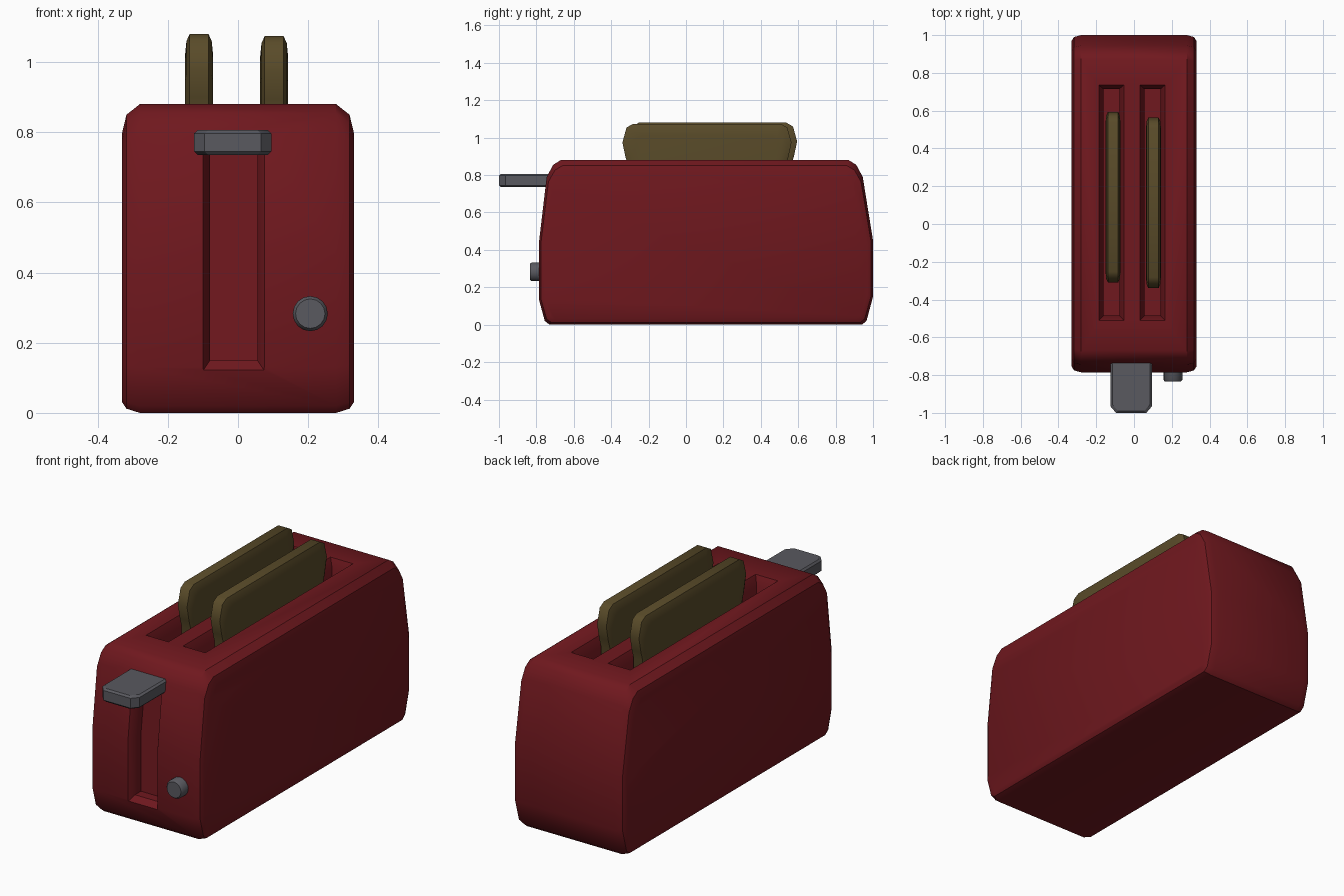
import bpy, bmesh, math

if "Cube" in bpy.data.objects:
    bpy.data.objects.remove(bpy.data.objects["Cube"])


def material(name, rgb):
    m = bpy.data.materials.new(name)
    m.diffuse_color = (*rgb, 1)
    m.use_nodes = True
    m.node_tree.nodes["Principled BSDF"].inputs["Base Color"].default_value = m.diffuse_color
    return m


RED = material("red_enamel", (0.16, 0.009, 0.013))
GREY = material("grey_metal", (0.1, 0.1, 0.115))
BROWN = material("toast_brown", (0.1, 0.07, 0.022))


def finish(bm, name, mat):
    bmesh.ops.recalc_face_normals(bm, faces=bm.faces[:])
    mesh = bpy.data.meshes.new(name)
    bm.to_mesh(mesh)
    bm.free()
    ob = bpy.data.objects.new(name, mesh)
    bpy.context.collection.objects.link(ob)
    mesh.materials.append(mat)
    return ob


def loft(name, rings, mat):
    """Skin a list of equal-length point rings and cap both ends."""
    bm = bmesh.new()
    vr = [[bm.verts.new(p) for p in r] for r in rings]
    n = len(vr[0])
    for a, b in zip(vr, vr[1:]):
        for i in range(n):
            bm.faces.new((a[i], a[(i + 1) % n], b[(i + 1) % n], b[i]))
    bm.faces.new(vr[0])
    bm.faces.new(vr[-1])
    return finish(bm, name, mat)


def smooth(ob, angle=35):
    bpy.ops.object.select_all(action='DESELECT')
    ob.select_set(True)
    bpy.context.view_layer.objects.active = ob
    bpy.ops.object.shade_smooth_by_angle(angle=math.radians(angle))


def fit(v, lo, hi, inset_lo, inset_hi):
    return lo + inset_lo + (v - lo) * (hi - lo - inset_lo - inset_hi) / (hi - lo)


# Body: side profile skinned across x with softened edges
profile = [(-0.73, 0), (0.94, 0), (0.965, 0.02), (1.0, 0.15), (1.0, 0.45),
           (0.945, 0.79), (0.91, 0.855), (0.87, 0.88),
           (-0.67, 0.88), (-0.71, 0.855), (-0.745, 0.79), (-0.785, 0.45),
           (-0.785, 0.13), (-0.755, 0.02)]
layers = [(0.33, 0.03, 0.03, 0.08), (0.318, 0.01, 0.012, 0.03), (0.28, 0, 0, 0)]
rings = []
for s, seq in ((-1, layers), (1, layers[::-1])):
    for x, iy, ib, it in seq:
        rings.append([(s * x, fit(y, -0.785, 1, iy, iy), fit(z, 0, 0.88, ib, it))
                      for y, z in profile])
body = loft("toaster_body", rings, RED)


def rect(x0, x1, y0, y1, z):
    return [(x0, y0, z), (x1, y0, z), (x1, y1, z), (x0, y1, z)]


# Bread slots with flared mouths
cutters = []
for i, c in enumerate((-0.12, 0.098)):
    o = (c - 0.066, c + 0.066, -0.51, 0.735)
    n = (c - 0.042, c + 0.042, -0.485, 0.715)
    cutters.append(loft(f"slot_cutter_{i}", [rect(*o, 0.95), rect(*o, 0.88),
                                             rect(*n, 0.83), rect(*n, 0.25)], RED))


# Lever track in the sloping front face
def track(x0, x1, z0, z1, d):
    return [(x0, -0.785 + d, z0), (x1, -0.785 + d, z0), (x1, -0.785 + d, 0.45),
            (x1, -0.745 + d, z1), (x0, -0.745 + d, z1), (x0, -0.785 + d, 0.45)]


cutters.append(loft("track_cutter", [track(-0.1, 0.075, 0.12, 0.79, -0.05),
                                     track(-0.1, 0.075, 0.12, 0.79, 0),
                                     track(-0.08, 0.055, 0.15, 0.77, 0.03),
                                     track(-0.08, 0.055, 0.15, 0.77, 0.08)], RED))
for c in cutters:
    m = body.modifiers.new(c.name, 'BOOLEAN')
    m.operation = 'DIFFERENCE'
    m.solver = 'EXACT'
    m.object = c
bpy.context.view_layer.objects.active = body
body.select_set(True)
for m in list(body.modifiers):
    bpy.ops.object.modifier_apply(modifier=m.name)
for c in cutters:
    bpy.data.objects.remove(c)
smooth(body)

# Two slices of toast, lobed at the top and narrower below
half = [(0.395, 1.08), (0.43, 1.06), (0.452, 0.98), (0.435, 0.9),
        (0.42, 0.85), (0.42, 0.36), (0.39, 0.3)]
outline = half + [(-y, z) for y, z in half[::-1]]
edge = [(0.04, 0.06), (0.036, 0.02), (0.027, 0)]
for i, (cx, cy, dz) in enumerate(((-0.111, 0.142, 0), (0.103, 0.112, -0.006))):
    rings = []
    for s, seq in ((-1, edge), (1, edge[::-1])):
        for x, k in seq:
            rings.append([(cx + s * x, cy + y * (1 - k / 0.45),
                           dz + fit(z, 0.3, 1.08, k, k)) for y, z in outline])
    smooth(loft(f"toast_slice_{i + 1}", rings, BROWN), 45)


# Lever: flat tab with clipped front corners and thin bevelled rims
def tab(i, z):
    return [(-0.125 + i, -0.70, z), (-0.125 + i, -0.965 + i, z),
            (-0.095 + i, -1.0 + i, z), (0.065 - i, -1.0 + i, z),
            (0.095 - i, -0.965 + i, z), (0.095 - i, -0.70, z)]


smooth(loft("lever", [tab(0.01, 0.735), tab(0, 0.745), tab(0, 0.797),
                      tab(0.01, 0.806)], GREY), 30)

# Browning knob
ring = [(math.cos(a * math.tau / 16), math.sin(a * math.tau / 16)) for a in range(16)]
smooth(loft("browning_knob", [[(0.206 + r * c, y, 0.283 + r * s) for c, s in ring]
                              for r, y in ((0.05, -0.74), (0.05, -0.825), (0.042, -0.835))],
            GREY), 40)
